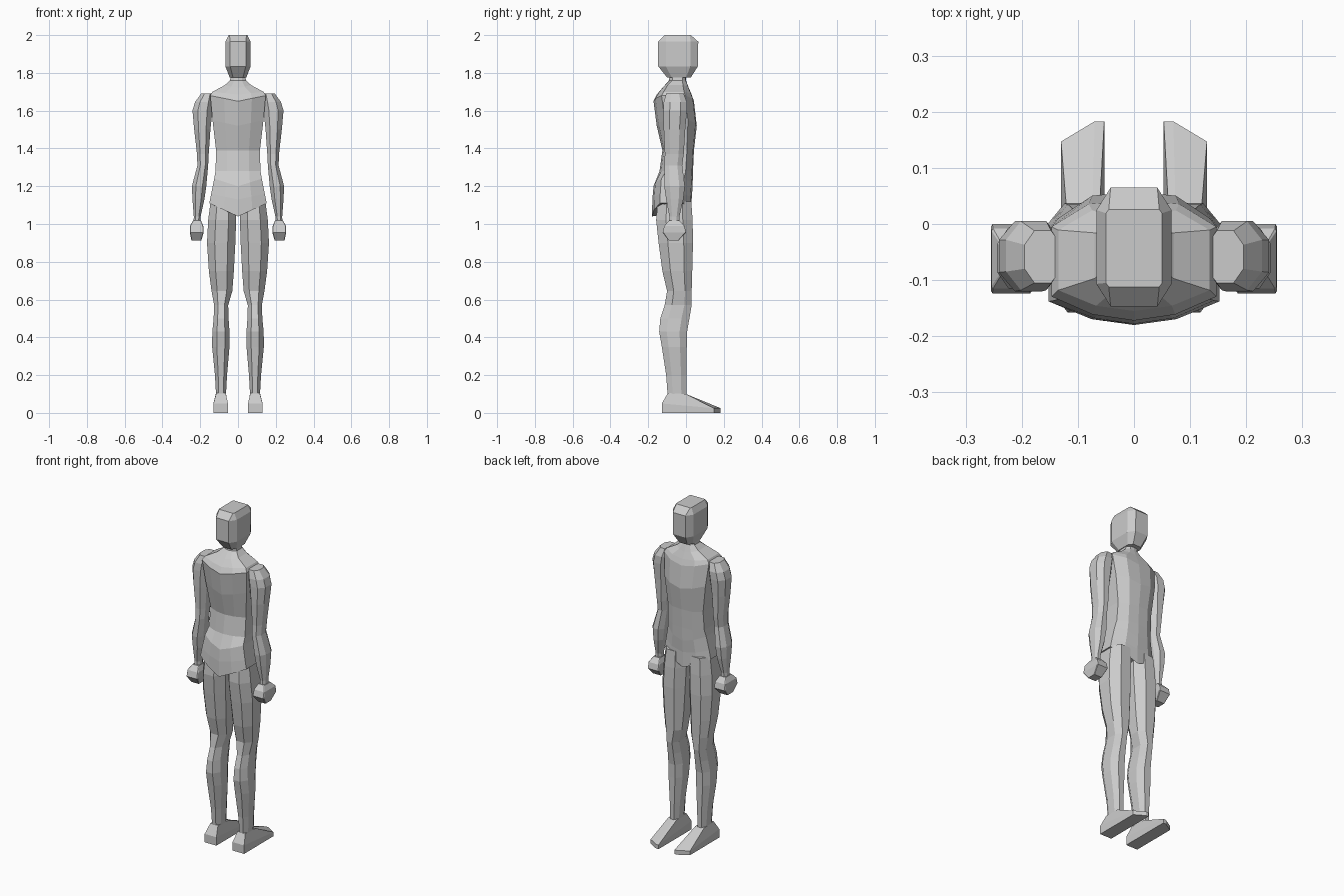
import bpy, bmesh


def loft(name, rings, mirror=False):
    """Skin a list of equal-length point rings (bottom to top) and cap both ends."""
    bm = bmesh.new()
    loops = [[bm.verts.new(p) for p in ring] for ring in rings]
    n = len(loops[0])
    for a, b in zip(loops, loops[1:]):
        for i in range(n):
            j = (i + 1) % n
            bm.faces.new((a[i], a[j], b[j], b[i]))
    bm.faces.new(loops[0][::-1])
    bm.faces.new(loops[-1])
    bmesh.ops.recalc_face_normals(bm, faces=bm.faces)
    mesh = bpy.data.meshes.new(name)
    bm.to_mesh(mesh)
    bm.free()
    obj = bpy.data.objects.new(name, mesh)
    bpy.context.collection.objects.link(obj)
    if mirror:
        obj.modifiers.new("mirror", 'MIRROR')
    return obj


def octagon(z, x0, x1, y0, y1, c=0.27):
    """Chamfered rectangle; c is the share of each side cut off at a corner."""
    dx, dy = (x1 - x0) * c, (y1 - y0) * c
    return [(x0 + dx, y0, z), (x1 - dx, y0, z), (x1, y0 + dy, z), (x1, y1 - dy, z),
            (x1 - dx, y1, z), (x0 + dx, y1, z), (x0, y1 - dy, z), (x0, y0 + dy, z)]


def body_ring(zc, zs, w, yb, yf):
    """Ten-sided torso ring with a ridge at x = 0; zc centre height, zs side height."""
    d = yf - yb
    zm = (zc + zs) / 2
    half = [(0, yb, zc), (w * .5, yb + d * .05, zm), (w, yb + d * .2, zs),
            (w, yf - d * .22, zs), (w * .55, yf - d * .03, zm), (0, yf, zc)]
    return half + [(-x, y, z) for x, y, z in half[-2:0:-1]]


# Torso, shoulders and neck
loft("torso", [body_ring(*r) for r in [
    (1.04, 1.11, .152, -.18, .03),
    (1.13, 1.16, .142, -.178, .03),
    (1.20, 1.24, .126, -.172, .035),
    (1.28, 1.28, .119, -.14, .037),
    (1.39, 1.39, .116, -.125, .042),
    (1.52, 1.55, .135, -.155, .057),
    (1.65, 1.68, .147, -.172, .042),
    (1.685, 1.70, .135, -.155, .03),
    (1.72, 1.735, .07, -.125, .015),
    (1.76, 1.76, .042, -.09, 0),
    (1.80, 1.80, .036, -.085, 0)]])

# Head
loft("head", [octagon(*r) for r in [
    (1.775, -.044, .044, -.10, .025, .2),
    (1.835, -.067, .067, -.147, .063, .19),
    (1.965, -.067, .067, -.147, .065, .19),
    (2.0, -.05, .05, -.112, .026, .05)]])

# Arms: wrist up to shoulder
loft("arm", [octagon(*r) for r in [
    (1.00, .198, .235, -.09, -.035),
    (1.04, .198, .234, -.088, -.035),
    (1.13, .178, .241, -.105, -.014),
    (1.20, .168, .244, -.115, -.006),
    (1.31, .158, .215, -.115, -.02),
    (1.37, .155, .217, -.112, -.012),
    (1.50, .146, .232, -.118, -.004),
    (1.60, .135, .241, -.12, .005),
    (1.645, .13, .228, -.118, .005),
    (1.69, .13, .195, -.105, -.012)]], mirror=True)

# Hands: blunt wedges
loft("hand", [octagon(*r, .04) for r in [
    (.912, .194, .246, -.092, -.04),
    (.955, .182, .255, -.124, 0),
    (.99, .184, .254, -.115, -.008),
    (1.018, .196, .238, -.09, -.034)]], mirror=True)

# Legs: ankle up to hip
loft("leg", [octagon(*r) for r in [
    (.09, .064, .116, -.097, .002),
    (.20, .058, .122, -.105, .003),
    (.35, .045, .137, -.128, .004),
    (.43, .045, .136, -.142, .006),
    (.50, .05, .129, -.136, .018),
    (.57, .052, .126, -.113, .03),
    (.645, .03, .14, -.10, .03),
    (.75, .022, .154, -.125, .033),
    (.90, .014, .164, -.145, .037),
    (1.02, .01, .158, -.158, .035),
    (1.12, .015, .145, -.15, .028)]], mirror=True)

# Feet: sole outline, top outline sloping from ankle to toe
sole = [(.053, -.128), (.13, -.128), (.13, .147), (.07, .183), (.053, .183)]
top = [(.065, -.096, .105), (.115, -.096, .105), (.118, .0, .1), (.075, .0, .1), (.063, .0, .1)]
mid_z = [.05, .05, .025, .025, .025]
loft("foot", [[(x, y, 0) for x, y in sole],
              [(x, y, z) for (x, y), z in zip(sole, mid_z)],
              top], mirror=True)
